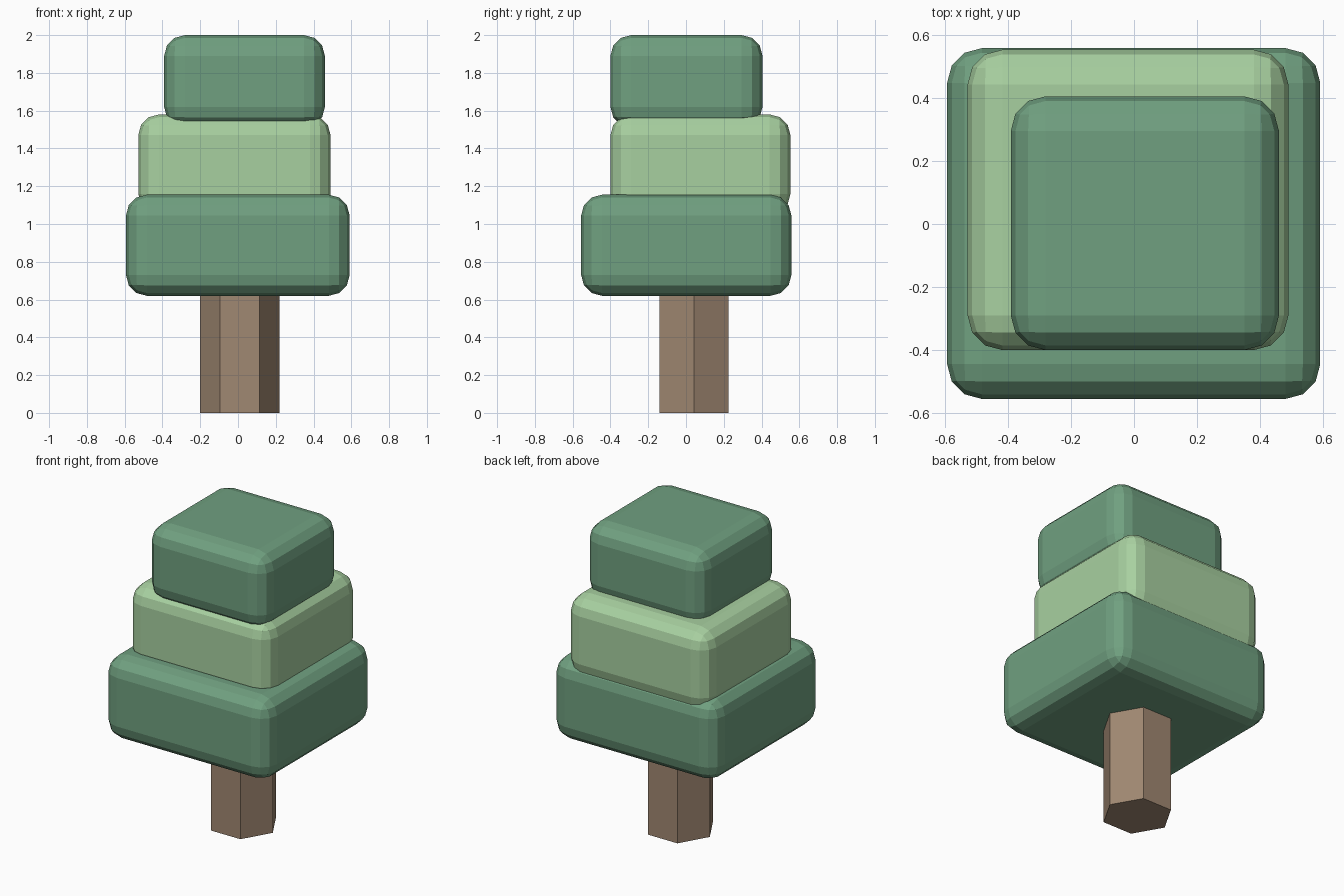
import bpy

if "Cube" in bpy.data.objects:
    bpy.data.objects.remove(bpy.data.objects["Cube"])


def material(name, color):
    mat = bpy.data.materials.new(name)
    mat.diffuse_color = (*color, 1)
    mat.use_nodes = True
    mat.node_tree.nodes["Principled BSDF"].inputs["Base Color"].default_value = mat.diffuse_color
    return mat


dark_green = material("dark_green", (0.162, 0.352, 0.216))
light_green = material("light_green", (0.39, 0.63, 0.352))
brown = material("brown", (0.352, 0.246, 0.168))


def foliage(name, x, y, z, mat):
    """Chunky box between the given (min, max) limits with faceted rounded edges."""
    limits = (x, y, z)
    bpy.ops.mesh.primitive_cube_add(size=1, location=[(a + b) / 2 for a, b in limits])
    obj = bpy.context.object
    obj.name = name
    for v in obj.data.vertices:
        for i, (a, b) in enumerate(limits):
            v.co[i] *= b - a
    bevel = obj.modifiers.new("rounded_edges", "BEVEL")
    bevel.width = 0.11
    bevel.segments = 3
    obj.data.materials.append(mat)


# Three stacked, slightly offset foliage tiers
foliage("lower_foliage", (-0.593, 0.591), (-0.555, 0.558), (0.62, 1.155), dark_green)
foliage("middle_foliage", (-0.528, 0.490), (-0.400, 0.553), (1.05, 1.58), light_green)
foliage("upper_foliage", (-0.391, 0.460), (-0.400, 0.405), (1.51, 2.0), dark_green)

# Six-sided trunk, flat side to the front
bpy.ops.mesh.primitive_cylinder_add(vertices=6, radius=0.21, depth=0.66,
                                    location=(0.01, 0.042, 0.33),
                                    rotation=(0, 0, 0.5235988))
trunk = bpy.context.object
trunk.name = "trunk"
trunk.data.materials.append(brown)
